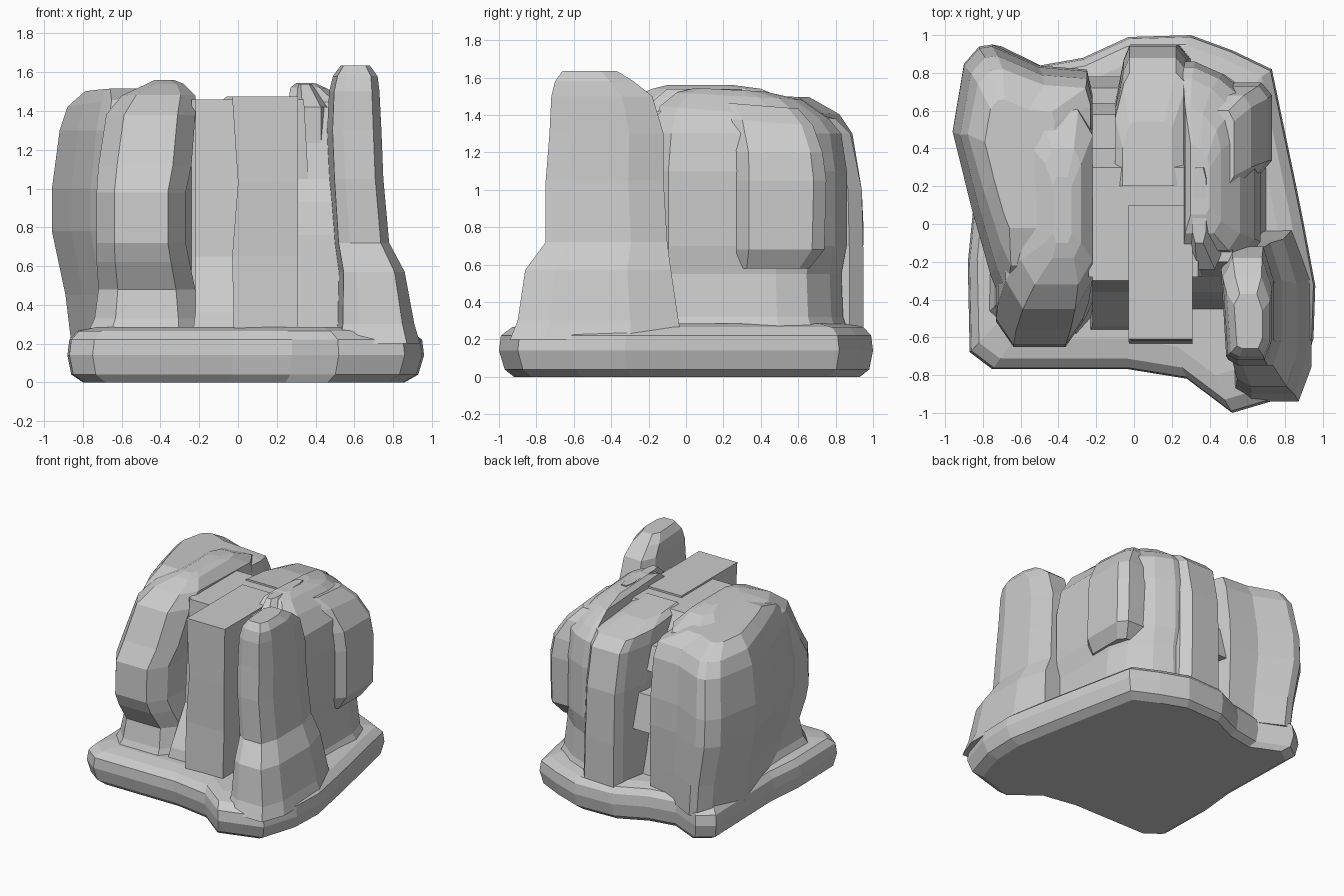
import bpy, bmesh

# Chamfered plans used for most rocks (normalised to their own bounds by loft)
OCT = [(.2, 0), (.8, 0), (1, .14), (1, .86), (.8, 1), (.2, 1), (0, .86), (0, .14)]
BOX = [(0, 0), (1, 0), (1, 1), (0, 1)]


def loft(name, plan, layers):
    """Stack a plan outline; each layer is (z, x0, x1, y0, y1[, slope along y])."""
    us = [p[0] for p in plan]
    vs = [p[1] for p in plan]
    u0, du, v0, dv = min(us), max(us) - min(us), min(vs), max(vs) - min(vs)
    bm = bmesh.new()
    rings = []
    for z, x0, x1, y0, y1, *s in layers:
        slope = s[0] if s else 0
        ring = []
        for u, v in plan:
            x = x0 + (u - u0) / du * (x1 - x0)
            y = y0 + (v - v0) / dv * (y1 - y0)
            ring.append(bm.verts.new((x, y, z + slope * (y - (y0 + y1) / 2))))
        rings.append(ring)
    n = len(plan)
    for a, b in zip(rings, rings[1:]):
        for i in range(n):
            j = (i + 1) % n
            bm.faces.new((a[i], a[j], b[j], b[i]))
    bm.faces.new(rings[0][::-1])
    bm.faces.new(rings[-1])
    bmesh.ops.recalc_face_normals(bm, faces=bm.faces)
    me = bpy.data.meshes.new(name)
    bm.to_mesh(me)
    bm.free()
    ob = bpy.data.objects.new(name, me)
    bpy.context.collection.objects.link(ob)
    return ob


# Rounded base slab
base_plan = [(-.87, -.67), (-.75, -.76), (-.03, -.76), (.28, -.81), (.52, -.99), (.86, -.89),
             (.95, -.6), (.96, -.32), (.9, 0), (.86, .2), (.73, .82), (.52, .92), (.3, 1),
             (-.03, .99), (-.27, .88), (-.5, .84), (-.75, .95), (-.87, .86), (-.85, .1), (-.88, -.2)]
loft("base_slab", base_plan, [
    (0, -.8, .86, -.92, .93), (.04, -.86, .93, -.97, .98), (.14, -.88, .96, -1, 1),
    (.22, -.87, .95, -.99, .99), (.265, -.83, .89, -.93, .95), (.285, -.74, .8, -.8, .86)])

# Rear left lobe, bulging outwards
rear_plan = [(-.7, -.4), (-.4, -.4), (-.22, -.1), (-.22, .7), (-.25, .82), (-.5, .84),
             (-.75, .95), (-.82, .94), (-.9, .85), (-.96, .5), (-.86, .1), (-.76, -.25)]
loft("rear_left_rock", rear_plan, [
    (.2, -.86, -.22, -.42, .93), (.45, -.89, -.22, -.42, .94), (.78, -.96, -.22, -.42, .95),
    (1.0, -.96, -.22, -.42, .94), (1.3, -.92, -.22, -.36, .89), (1.43, -.88, -.23, -.22, .82, -.05),
    (1.505, -.79, -.42, -.02, .66, -.03)])

# Front left lobe with a slight waist near the ground and a domed ridge
loft("front_left_rock", OCT, [
    (.2, -.8, -.18, -.62, .3), (.33, -.74, -.2, -.56, .3), (.48, -.72, -.22, -.53, .3),
    (.62, -.73, -.25, -.61, .3), (.72, -.73, -.27, -.65, .3), (.98, -.73, -.27, -.64, .35),
    (1.12, -.72, -.24, -.56, .45), (1.38, -.68, -.22, -.45, .65), (1.47, -.6, -.22, -.32, .6, -.03),
    (1.54, -.47, -.28, -.18, .4), (1.56, -.43, -.33, -.1, .25)])

# Central mass, front block and rear column
loft("center_mass", BOX, [(.2, -.24, .36, -.3, .7), (.65, -.24, .36, -.28, .6),
                          (1.1, -.24, .36, -.28, .5), (1.46, -.24, .34, -.28, .3)])
loft("front_block", BOX, [(.2, -.02, .31, -.64, .1), (.65, -.03, .31, -.62, .1),
                          (1.03, 0, .31, -.62, .1), (1.475, -.03, .31, -.61, .1)])
loft("rear_column", [(0, 0), (1, 0), (1, .9), (.85, 1), (.2, 1), (.12, .9), (0, .6)], [
    (.2, -.1, .3, .2, .95), (.6, -.1, .29, .2, .95), (1.0, -.1, .28, .2, .94),
    (1.3, -.1, .28, .2, .88), (1.41, -.1, .28, .2, .8, -.1), (1.46, -.06, .2, .2, .54, -.08)])

# Recessed wall left of the front block
loft("left_recess_wall", BOX, [(.2, -.24, 0, -.58, 0), (.36, -.22, 0, -.54, 0),
                               (.65, -.22, 0, -.36, 0), (1.46, -.22, 0, -.3, .1)])

# Recessed wall and wedged stone in the gap right of the front block
loft("right_gap_wall", BOX, [(.2, .28, .56, -.46, .1), (.76, .28, .56, -.4, .1),
                             (.93, .28, .56, -.36, .1), (1.05, .28, .56, -.28, .1),
                             (1.42, .28, .52, -.2, .1)])
loft("gap_cap_stone", OCT, [(1.15, .3, .46, -.24, .2), (1.42, .3, .46, -.24, .3),
                            (1.54, .31, .38, -.1, .3)])

# Stones stuck in the rear groove
for i, (z0, z1, y) in enumerate([(.68, .95, .78), (1.1, 1.28, .64)]):
    loft(f"rear_groove_stone_{i + 1}", BOX, [(z0, -.24, -.02, .3, y), (z1, -.24, -.02, .3, y - .06)])

# Tall front right pillar flaring into the base
loft("tall_pillar", [(.1, .05), (.3, 0), (.85, 0), (1, .2), (1, .7), (.8, 1), (.2, 1), (0, .8)], [
    (.2, .48, .94, -.94, -.02), (.3, .5, .91, -.9, -.04), (.57, .51, .86, -.86, -.08),
    (.72, .49, .78, -.75, -.1), (1.05, .47, .75, -.75, -.12), (1.3, .46, .74, -.73, -.12),
    (1.5, .47, .73, -.72, -.18), (1.58, .49, .72, -.7, -.28), (1.635, .53, .68, -.66, -.37)])

# Right body: one domed mass with a chamfered rear corner
right_plan = [(0, 0), (.8, 0), (1, .1), (1, .66), (.88, .82), (.5, .94), (.15, 1), (0, 1)]
loft("right_body", right_plan, [
    (.2, .26, .74, -.2, .88), (.32, .26, .68, -.2, .84), (.55, .26, .65, -.2, .83),
    (.7, .26, .67, -.2, .86), (1.1, .26, .67, -.2, .86), (1.3, .26, .64, -.18, .83),
    (1.41, .26, .56, -.14, .77, -.08), (1.5, .27, .46, -.05, .62, -.06),
    (1.535, .3, .4, .05, .42, -.05)])

# Bulging slab on the right side
loft("right_bulge", OCT, [
    (.58, .45, .67, .27, .66), (.68, .45, .73, .27, .74), (1.05, .45, .73, .27, .75),
    (1.2, .45, .71, .27, .73), (1.36, .42, .62, .24, .68, -.08), (1.45, .38, .53, .2, .6, -.08)])
